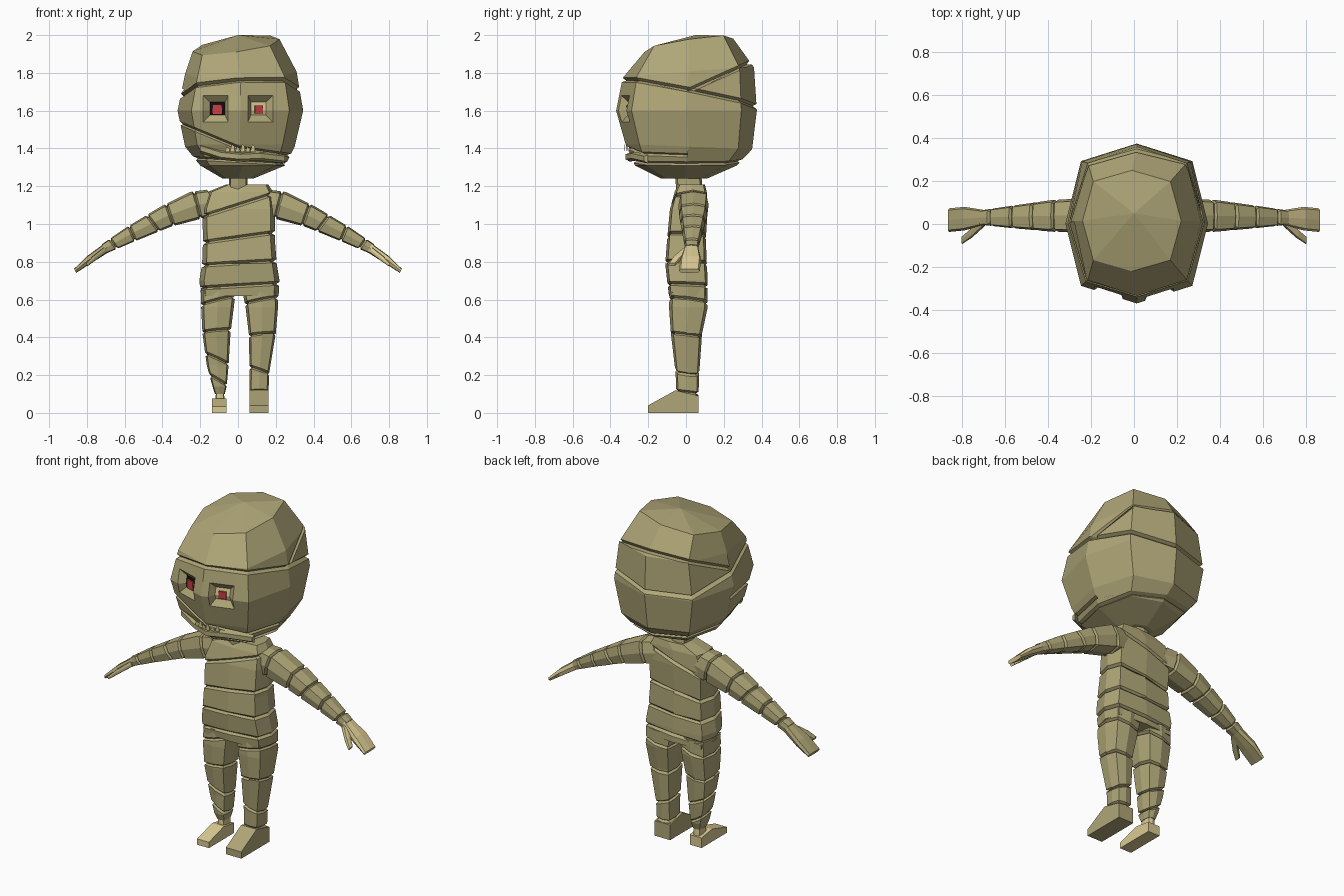
import bpy, bmesh, math
from mathutils import Vector as V

if "Cube" in bpy.data.objects:
    bpy.data.objects.remove(bpy.data.objects["Cube"])


def material(name, col):
    m = bpy.data.materials.new(name)
    m.diffuse_color = (*col, 1)
    m.use_nodes = True
    m.node_tree.nodes["Principled BSDF"].inputs["Base Color"].default_value = m.diffuse_color
    return m


BANDAGE = material("bandage", (0.43, 0.38, 0.185))
SKIN = material("pale_skin", (0.70, 0.59, 0.29))
BLACK = material("socket_black", (0.004, 0.004, 0.005))
RED = material("eye_red", (0.60, 0.05, 0.06))


def ring(c, u, v, k=0.84):
    """Eight points round a centre; k pushes the diagonals towards a box."""
    c, u, v = V(c), V(u), V(v)
    d = [(1, 0), (k, k), (0, 1), (-k, k), (-1, 0), (-k, -k), (0, -1), (k, -k)]
    return [c + u * a + v * b for a, b in d]


def loft(rings, tip=None):
    bm = bmesh.new()
    rows = [[bm.verts.new(p) for p in r] for r in rings]
    n = len(rows[0])
    for a, b in zip(rows, rows[1:]):
        for i in range(n):
            j = (i + 1) % n
            bm.faces.new((a[i], a[j], b[j], b[i]))
    bm.faces.new(rows[0][::-1])
    if tip:
        t = bm.verts.new(tip)
        for i in range(n):
            bm.faces.new((rows[-1][i], rows[-1][(i + 1) % n], t))
    else:
        bm.faces.new(rows[-1])
    bmesh.ops.recalc_face_normals(bm, faces=bm.faces)
    return bm


def cut(bm, co, no, cond=None):
    fs = [f for f in bm.faces if cond is None or cond(f.calc_center_median())]
    geom = list({e for f in fs for e in f.edges} | {v for f in fs for v in f.verts}) + fs
    r = bmesh.ops.bisect_plane(bm, geom=geom, dist=1e-5, plane_co=co, plane_no=no)
    return [g for g in r["geom_cut"] if isinstance(g, bmesh.types.BMVert)]


def groove(bm, co, no, w=0.011, depth=0.018, cond=None):
    """V-shaped seam between two wraps; co lies on the part's axis."""
    co, no = V(co), V(no).normalized()
    cut(bm, co + no * w, no, cond)
    cut(bm, co - no * w, no, cond)
    for v in cut(bm, co, no, cond):
        d = v.co - co
        d -= no * d.dot(no)
        if d.length > depth:
            v.co -= d.normalized() * depth


def finish(bm, name, *mats):
    me = bpy.data.meshes.new(name)
    bm.normal_update()
    bm.to_mesh(me)
    bm.free()
    for m in mats:
        me.materials.append(m)
    ob = bpy.data.objects.new(name, me)
    bpy.context.collection.objects.link(ob)
    return ob


def upright(rows, k=0.84):
    """Rings from (z, x min, x max, y min, y max, slope in x, slope in y)."""
    out = []
    for z, x0, x1, y0, y1, *t in rows:
        tx, ty = t or (0, 0)
        r = ring(((x0 + x1) / 2, (y0 + y1) / 2, z), ((x1 - x0) / 2, 0, 0), (0, (y1 - y0) / 2, 0), k)
        for p in r:
            p.z += tx * p.x + ty * p.y
        out.append(r)
    return out


# Head
head = loft(upright([
    (1.24, -0.08, 0.08, -0.13, 0.11), (1.31, -0.20, 0.25, -0.27, 0.27),
    (1.41, -0.28, 0.30, -0.32, 0.35, 0, -0.04), (1.60, -0.32, 0.345, -0.37, 0.375),
    (1.80, -0.28, 0.31, -0.335, 0.36, 0.02, 0.08),
    (1.945, -0.24, 0.22, -0.22, 0.25, 0.14, 0.15)], 0.78), tip=(0, 0.05, 2.0))

# Eye sockets, sunk into the face
pupils = []
for s, mat in ((-1, 1), (1, 2)):
    x0, x1 = sorted((s * 0.052, s * 0.185))
    z0, z1 = 1.54, 1.68
    face = lambda c: c.y < -0.2 and c.x * s > 0 and 1.42 < c.z < 1.77
    for x in (x0, x1):
        cut(head, (x, 0, 0), (1, 0, 0), face)
    for z in (z0, z1):
        cut(head, (0, 0, z), (0, 0, 1), face)
    head.normal_update()
    inner = [f for f in head.faces for c in [f.calc_center_median()]
             if c.y < -0.2 and x0 < c.x < x1 and z0 < c.z < z1]
    bmesh.ops.inset_region(head, faces=inner, thickness=0.028, depth=-0.035, use_even_offset=True)
    head.normal_update()
    c, n = V(), V()
    for f in inner:
        f.material_index = mat
        c += f.calc_center_median() / len(inner)
        n += f.normal / len(inner)
    pupils.append((s, c, n))

# Head wraps: brow, rear crossing, jaw lines and chin
groove(head, (0, 0, 1.695), (-0.06, 0.2, 1), 0.013, 0.022)
groove(head, (0, 0, 1.70), (0, -0.45, 1), 0.013, 0.022, lambda c: c.y > 0.02)
groove(head, (0, 0, 1.405), (0.42, 0, 1), 0.010, 0.016,
       lambda c: c.y < -0.02 and c.x < 0)
groove(head, (0, 0, 1.405), (0.15, 0, 1), 0.010, 0.016,
       lambda c: c.y < -0.02 and c.x > 0)
groove(head, (0, 0, 1.335), (0.06, 0, 1), 0.010, 0.018)
finish(head, "head", BANDAGE, BLACK, SKIN)

for s, c, n in pupils:
    h = 0.026 if s < 0 else 0.022
    side = V((0, 0, 1)).cross(n).normalized() * h
    up = n.cross(side).normalized() * h
    sq = [[c + n * d + side * a + up * b for a, b in ((-1, -1), (1, -1), (1, 1), (-1, 1))]
          for d in (0, 0.009)]
    finish(loft(sq), "left_pupil" if s > 0 else "right_pupil", RED)

# Mouth: a pale strip with ragged teeth, and the lip wrap below it
mouth = bmesh.new()
for i in range(6):
    x = -0.07 + i * 0.027
    y = -0.327 + abs(x) * 0.30
    h = 1.39 + 0.012 * (i % 2)
    pts = [(x, y, 1.38), (x + 0.027, y, 1.38), (x + 0.024, y, h + 0.01), (x + 0.010, y - 0.004, h + 0.02)]
    mouth.faces.new([mouth.verts.new(p) for p in pts])
finish(mouth, "teeth", SKIN)
lip = loft([[V((x, y + dy, z + dz)) for dy, dz in ((0, -0.025), (-0.022, -0.012), (-0.022, 0.014), (0, 0.022))]
            for x, y, z in ((-0.20, -0.235, 1.40), (-0.09, -0.272, 1.365), (0.01, -0.298, 1.355),
                            (0.12, -0.268, 1.36), (0.25, -0.20, 1.345))])
finish(lip, "lower_lip_wrap", BANDAGE)

# Neck
finish(loft(upright([(1.17, -0.05, 0.05, -0.05, 0.09), (1.27, -0.045, 0.05, -0.06, 0.08)])), "neck", BANDAGE)

# Torso
torso = loft(upright([
    (0.62, -0.195, 0.215, -0.09, 0.115), (0.70, -0.205, 0.22, -0.10, 0.115),
    (0.79, -0.19, 0.205, -0.11, 0.11), (0.92, -0.185, 0.195, -0.10, 0.105),
    (1.08, -0.19, 0.195, -0.085, 0.115), (1.17, -0.16, 0.185, -0.06, 0.11),
    (1.21, -0.06, 0.16, -0.04, 0.10)], 0.88))
for z, t in ((0.67, 0.06), (0.79, 0.06), (0.925, 0.14)):
    groove(torso, (0, 0.005, z), (-t, 0.04, 1))
groove(torso, (0, 0.01, 1.10), (-0.32, 0, 1))
finish(torso, "torso", BANDAGE)

# Legs
right_leg = loft(upright([
    (0.10, -0.122, -0.07, -0.035, 0.045), (0.14, -0.135, -0.06, -0.05, 0.06),
    (0.25, -0.165, -0.05, -0.055, 0.07), (0.42, -0.188, -0.04, -0.08, 0.085),
    (0.56, -0.195, -0.022, -0.09, 0.11), (0.66, -0.195, -0.01, -0.085, 0.11)]))
for z, t in ((0.59, 0.25), (0.43, 0.1), (0.28, -0.45), (0.17, -0.6)):
    groove(right_leg, (-0.105, 0.005, z), (-t, 0.12, 1), 0.009, 0.014)
finish(right_leg, "right_leg", BANDAGE)
left_leg = loft(upright([
    (0.06, 0.062, 0.160, -0.05, 0.065), (0.21, 0.062, 0.165, -0.055, 0.07),
    (0.42, 0.057, 0.200, -0.08, 0.085), (0.56, 0.04, 0.212, -0.09, 0.115),
    (0.66, 0.02, 0.21, -0.085, 0.115)]))
for z, t in ((0.59, 0.2), (0.41, 0.08), (0.22, -0.35), (0.11, 0.0)):
    groove(left_leg, (0.12, 0.005, z), (-t, 0.12, 1), 0.009, 0.014)
finish(left_leg, "left_leg", BANDAGE)


# Feet: side profile extruded across
def foot(name, x0, x1, profile, mat):
    finish(loft([[V((x, y, z)) for y, z in profile] for x in (x0, x1)]), name, mat)


foot("left_foot", 0.06, 0.162, [(-0.2, 0), (-0.2, 0.04), (-0.055, 0.12), (0.065, 0.09), (0.065, 0)], BANDAGE)
foot("right_foot", -0.138, -0.06, [(-0.19, 0), (-0.19, 0.035), (-0.05, 0.075), (0.05, 0.06), (0.05, 0)], SKIN)
finish(loft(upright([(0.04, -0.122, -0.07, -0.035, 0.045), (0.13, -0.115, -0.075, -0.03, 0.04)])),
       "right_ankle", SKIN)

# Arms and hands: (x, y, z, half depth, half height)
ARM = [(0.13, 0.035, 1.115, 0.07, 0.075), (0.22, 0.04, 1.10, 0.08, 0.078), (0.38, 0.038, 1.04, 0.074, 0.06),
       (0.57, 0.033, 0.945, 0.052, 0.043), (0.71, 0.03, 0.868, 0.034, 0.027)]
HAND = [(0.69, 0.03, 0.878, 0.034, 0.026), (0.79, 0.025, 0.81, 0.055, 0.022), (0.862, 0.018, 0.752, 0.055, 0.012)]
THUMB = [(0.70, 0.01, 0.865, 0.022, 0.016), (0.76, -0.045, 0.82, 0.022, 0.014), (0.80, -0.075, 0.785, 0.018, 0.009)]


def limb(rows, s):
    return loft([ring((s * x, y, z), (0, hy, 0), (s * 0.45 * hz, 0, 0.89 * hz)) for x, y, z, hy, hz in rows])


for s, side, mat in ((1, "left", SKIN), (-1, "right", BANDAGE)):
    arm = limb(ARM, s)
    for x, z, t in ((0.215, 1.10, 0.25), (0.36, 1.048, 0.35), (0.45, 1.005, 0.75), (0.56, 0.95, 0.4), (0.66, 0.895, 0.7)):
        groove(arm, (s * x, 0.035, z), (s, 0, -t), 0.009, 0.013)
    finish(arm, side + "_arm", BANDAGE)
    finish(limb(HAND, s), side + "_hand", mat)
    finish(limb(THUMB, s), side + "_thumb", mat)
